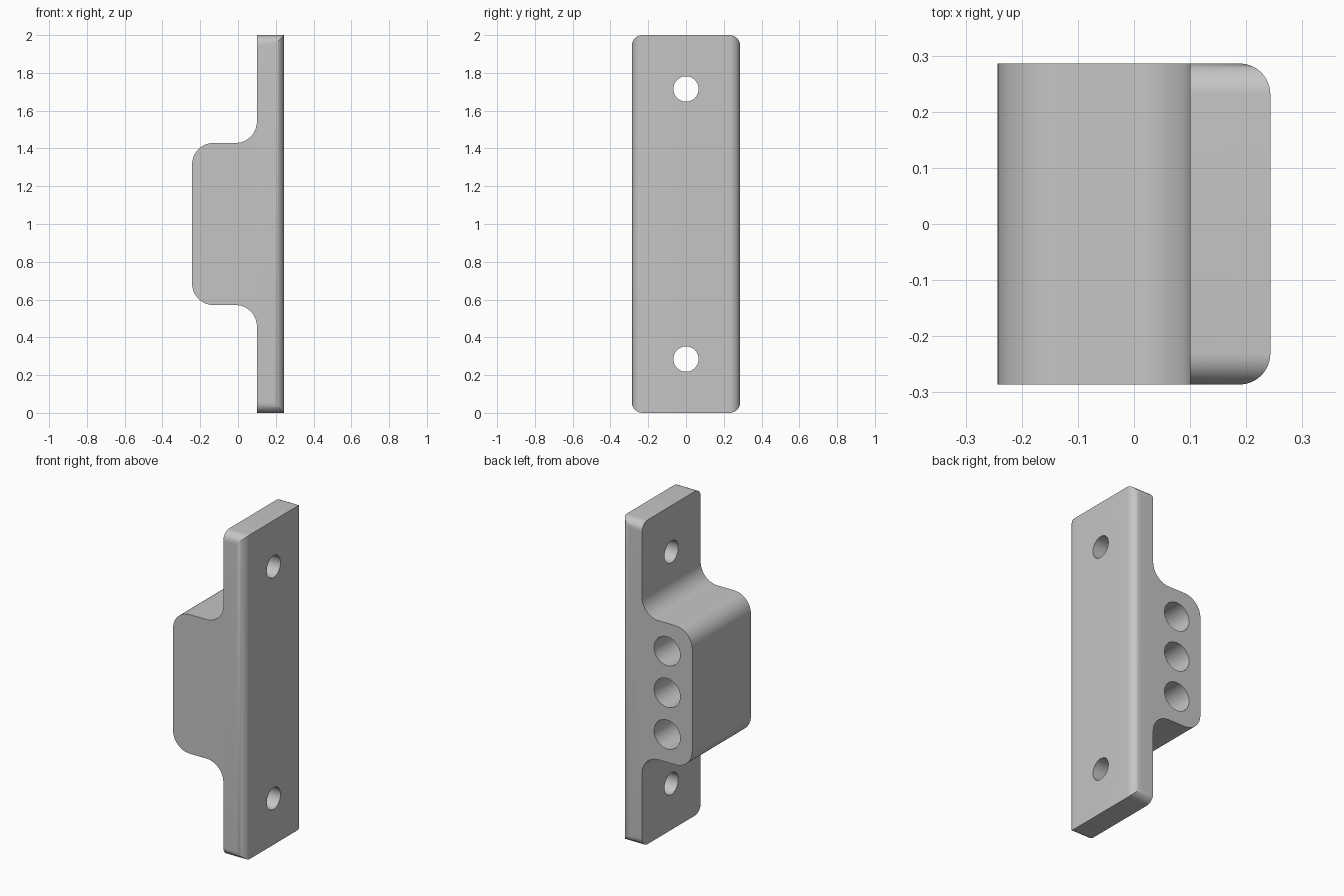
import bpy, bmesh
from math import sin, cos, pi, radians
from mathutils import Matrix

cube = bpy.data.objects.get("Cube")
if cube:
    bpy.data.objects.remove(cube)

BACK, FACE, HUMP = 0.243, 0.1, -0.243   # x of the mounting face, plate face, block face
HALF_W, MID = 0.286, 1.0                # half width in y, middle height
HUMP_H, R, CORNER = 0.429, 0.114, 0.055

grey = bpy.data.materials.new("plain grey")
grey.use_nodes = True
colour = (0.56, 0.56, 0.56, 1)
grey.diffuse_color = colour
grey.node_tree.nodes["Principled BSDF"].inputs["Base Color"].default_value = colour


def make_object(name, bm):
    bmesh.ops.recalc_face_normals(bm, faces=bm.faces)
    mesh = bpy.data.meshes.new(name)
    bm.to_mesh(mesh)
    bm.free()
    mesh.materials.append(grey)
    obj = bpy.data.objects.new(name, mesh)
    bpy.context.collection.objects.link(obj)
    return obj


def arc(cx, cz, start, end, steps=16):
    angles = [radians(start + (end - start) * i / steps) for i in range(steps + 1)]
    return [(cx + R * cos(a), cz + R * sin(a)) for a in angles]


# Side profile: upper half, mirrored about the middle height
upper = [(BACK, MID), (FACE, MID)]
upper += arc(FACE - R, HUMP_H + R, 0, -90)
upper += arc(HUMP + R, HUMP_H - R, 90, 180)
top = [(x, MID + z) for x, z in upper[2:]]
bottom = [(x, 2 * MID - z) for x, z in reversed(top)]
profile = [(BACK, 2 * MID), (FACE, 2 * MID)] + top + bottom + [(FACE, 0), (BACK, 0)]

# Bracket body, with the four plate corners rounded
bm = bmesh.new()
base = bm.faces.new([bm.verts.new((x, -HALF_W, z)) for x, z in profile])
moved = bmesh.ops.extrude_face_region(bm, geom=[base])["geom"]
bmesh.ops.translate(bm, vec=(0, 2 * HALF_W, 0),
                    verts=[v for v in moved if isinstance(v, bmesh.types.BMVert)])
corners = [e for e in bm.edges
           if all(abs(abs(v.co.z - MID) - MID) < 1e-4 for v in e.verts)
           and abs(e.verts[0].co.y - e.verts[1].co.y) < 1e-4]
bmesh.ops.bevel(bm, geom=corners, offset=CORNER, segments=12, profile=0.5, affect='EDGES')
body = make_object("mounting_bracket", bm)


# Holes: two screw holes through the plate, three blind sockets from the rear
def drill(name, radius, depth, axis, centre):
    bm = bmesh.new()
    bmesh.ops.create_cone(bm, cap_ends=True, segments=64, radius1=radius, radius2=radius,
                          depth=depth, matrix=Matrix.Translation(centre)
                          @ Matrix.Rotation(pi / 2, 4, axis))
    cutter = make_object(name, bm)
    cutter.hide_render = True
    mod = body.modifiers.new(name, 'BOOLEAN')
    mod.operation, mod.solver, mod.object = 'DIFFERENCE', 'EXACT', cutter
    bpy.context.view_layer.objects.active = body
    bpy.ops.object.modifier_apply(modifier=name)
    bpy.data.objects.remove(cutter)


for side in (-1, 1):
    drill("screw_hole", 0.067, 0.4, 'Y', ((BACK + FACE) / 2, 0, MID + side * 0.715))

SOCKET_DEPTH = 0.46
for i in (-1, 0, 1):
    drill("socket", 0.089, SOCKET_DEPTH + 0.1, 'X',
          ((FACE + HUMP) / 2, HALF_W + 0.05 - SOCKET_DEPTH / 2, MID + i * 0.257))

# Smooth the rounded parts and keep the edges crisp
bpy.ops.object.select_all(action='DESELECT')
body.select_set(True)
bpy.context.view_layer.objects.active = body
bpy.ops.object.shade_smooth_by_angle(angle=radians(30))
